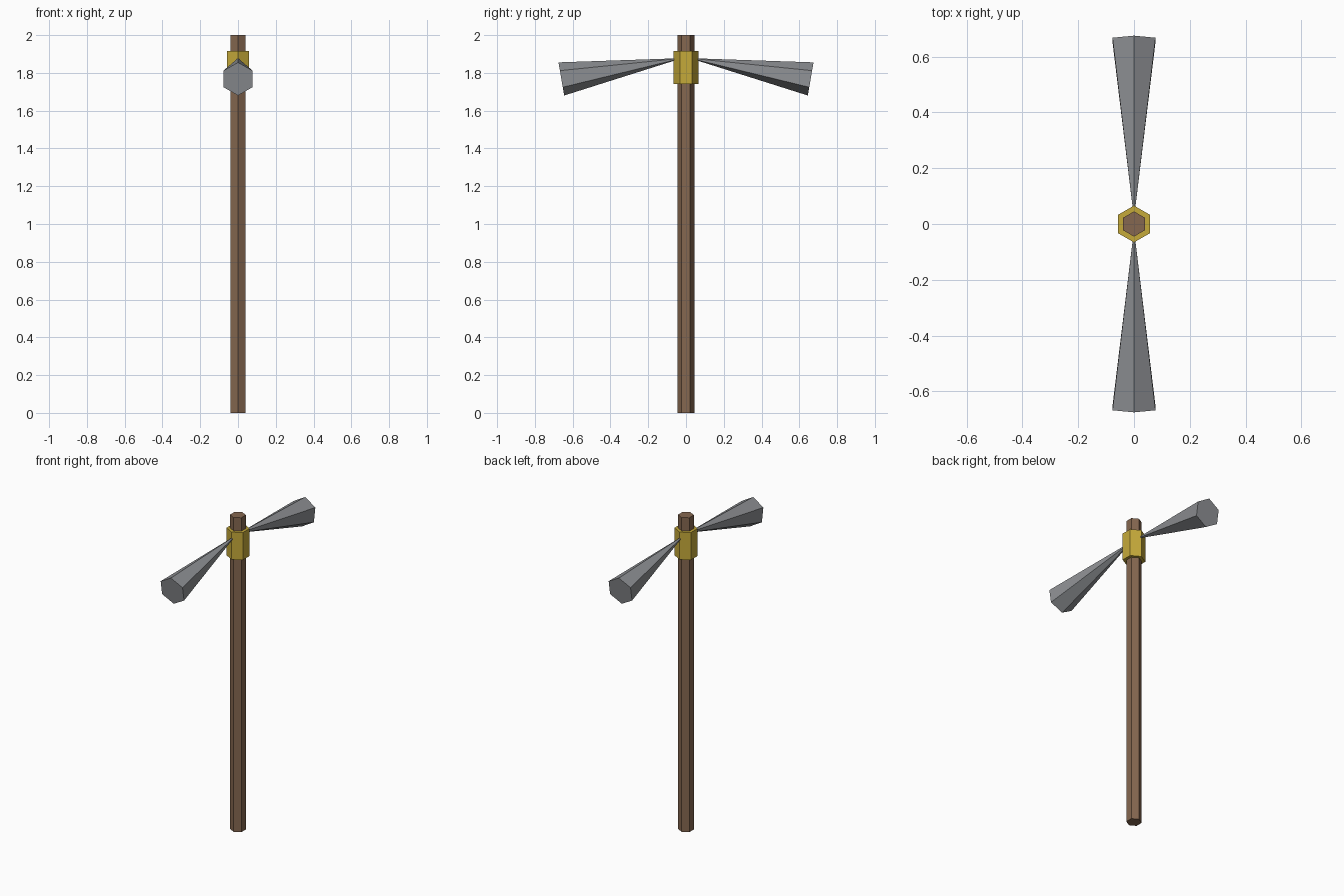
import bpy
import math
from mathutils import Vector

cube = bpy.data.objects.get("Cube")
if cube:
    bpy.data.objects.remove(cube, do_unlink=True)


def make_material(name, rgb):
    mat = bpy.data.materials.new(name)
    mat.use_nodes = True
    color = (*rgb, 1.0)
    mat.diffuse_color = color
    mat.node_tree.nodes["Principled BSDF"].inputs["Base Color"].default_value = color
    return mat


def hex_part(name, mat, start, end, r_start, r_end):
    """Six-sided prism or taper between two points in the x = 0 plane."""
    start, end = Vector(start), Vector(end)
    axis = end - start
    tilt = math.atan2(-axis.y, axis.z)
    bpy.ops.mesh.primitive_cone_add(
        vertices=6, radius1=r_start, radius2=r_end, depth=axis.length,
        location=(start + end) / 2, rotation=(tilt, 0, 0))
    obj = bpy.context.object
    obj.name = name
    obj.data.materials.append(mat)
    return obj


wood = make_material("brown wood", (0.235, 0.136, 0.08))
brass = make_material("yellow brass", (0.56, 0.40, 0.042))
steel = make_material("grey steel", (0.27, 0.28, 0.295))

# Handle and collar
hex_part("handle", wood, (0, 0, 0), (0, 0, 2), 0.045, 0.045)
hex_part("collar", brass, (0, 0, 1.74), (0, 0, 1.915), 0.066, 0.066)

# Drooping head spikes, widening outward from the collar
for name, side in (("front_head", -1), ("back_head", 1)):
    hex_part(name, steel, (0, side * 0.02, 1.878), (0, side * 0.66, 1.768), 0, 0.089)
